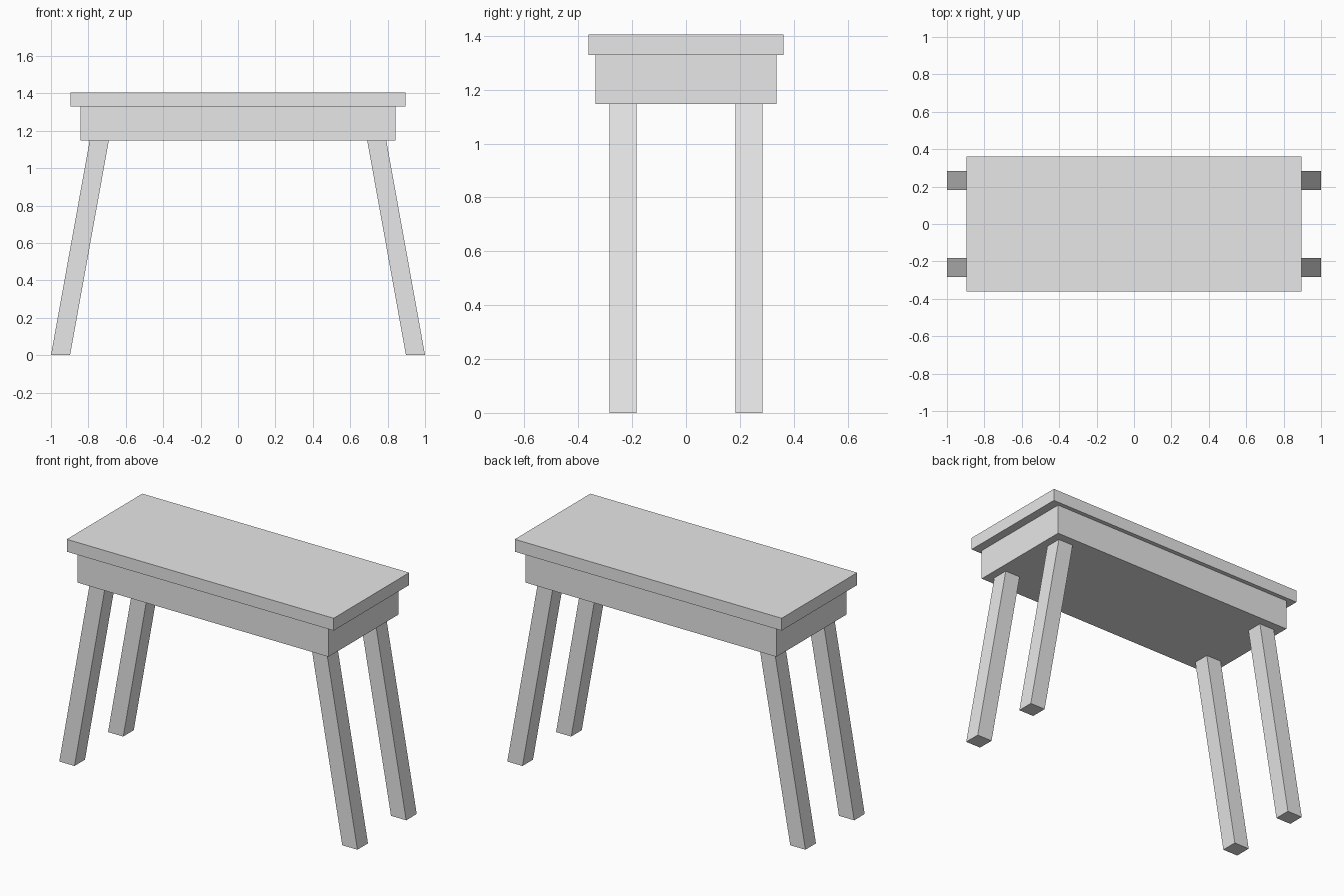
import bpy
import bmesh

if "Cube" in bpy.data.objects:
    bpy.data.objects.remove(bpy.data.objects["Cube"])

grey = bpy.data.materials.new("plain_grey")
grey.diffuse_color = (0.8, 0.8, 0.8, 1)
grey.use_nodes = True
grey.node_tree.nodes["Principled BSDF"].inputs["Base Color"].default_value = grey.diffuse_color


def block(name, x, y, z, lean=0.0):
    """Box spanning the x, y, z ranges; its top is shifted along x by lean."""
    bm = bmesh.new()
    bmesh.ops.create_cube(bm, size=1)
    for v in bm.verts:
        top = v.co.z > 0
        v.co = (x[v.co.x > 0] + lean * top, y[v.co.y > 0], z[top])
    bmesh.ops.recalc_face_normals(bm, faces=bm.faces)
    mesh = bpy.data.meshes.new(name)
    bm.to_mesh(mesh)
    bm.free()
    mesh.materials.append(grey)
    obj = bpy.data.objects.new(name, mesh)
    bpy.context.collection.objects.link(obj)
    return obj


# Table top and the solid apron beneath it
block("table_top", (-0.895, 0.895), (-0.362, 0.362), (1.33, 1.405))
block("apron", (-0.842, 0.842), (-0.336, 0.336), (1.147, 1.33))

# Four legs splayed outwards along x, with level feet
for side, sx in (("left", -1), ("right", 1)):
    for end, sy in (("front", -1), ("back", 1)):
        block(f"{end}_{side}_leg",
              sorted((sx * 0.898, sx * 1.0)),
              sorted((sy * 0.183, sy * 0.284)),
              (0.0, 1.147), lean=-sx * 0.207)
